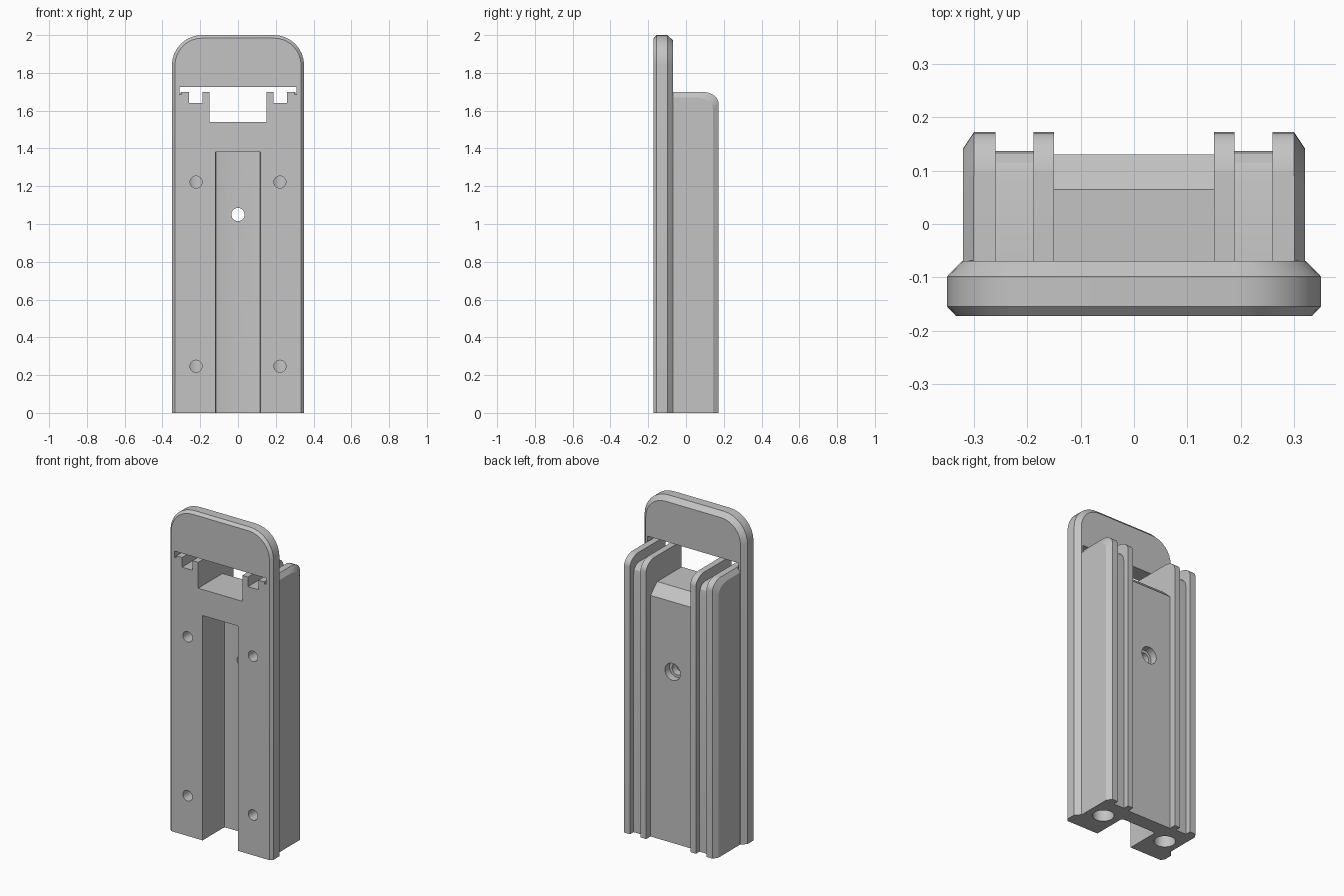
import bpy, bmesh, math
from math import sin, cos, pi

if "Cube" in bpy.data.objects:
    bpy.data.objects.remove(bpy.data.objects["Cube"])

grey = bpy.data.materials.new("plain grey")
grey.use_nodes = True
grey.diffuse_color = (0.55, 0.55, 0.55, 1)
grey.node_tree.nodes["Principled BSDF"].inputs["Base Color"].default_value = (0.55, 0.55, 0.55, 1)


def loft(name, sections):
    """Closed solid through matching rings of points."""
    bm = bmesh.new()
    rings = [[bm.verts.new(p) for p in s] for s in sections]
    for a, b in zip(rings, rings[1:]):
        for i in range(len(a)):
            j = (i + 1) % len(a)
            bm.faces.new((a[i], a[j], b[j], b[i]))
    bm.faces.new(rings[0])
    bm.faces.new(rings[-1])
    bmesh.ops.recalc_face_normals(bm, faces=bm.faces)
    mesh = bpy.data.meshes.new(name)
    bm.to_mesh(mesh)
    bm.free()
    mesh.materials.append(grey)
    obj = bpy.data.objects.new(name, mesh)
    bpy.context.collection.objects.link(obj)
    return obj


def prism_x(name, profile, x0, x1):
    return loft(name, [[(x, y, z) for y, z in profile] for x in (x0, x1)])


def box(name, x0, x1, y0, y1, z0, z1):
    return prism_x(name, [(y0, z0), (y1, z0), (y1, z1), (y0, z1)], x0, x1)


def drill(name, x, z, r, y0, y1):
    ring = [(x + r * cos(k * pi / 16), z + r * sin(k * pi / 16)) for k in range(32)]
    return loft(name, [[(px, y, pz) for px, pz in ring] for y in (y0, y1)])


def combine(target, tool, operation):
    mod = target.modifiers.new(tool.name, 'BOOLEAN')
    mod.operation, mod.object, mod.solver = operation, tool, 'EXACT'
    bpy.context.view_layer.objects.active = target
    bpy.ops.object.modifier_apply(modifier=mod.name)
    bpy.data.objects.remove(tool)


# Face plate: arched outline with chamfered front and back edges
def arch(y, inset):
    w, top, r = 0.35 - inset, 2.0 - inset, 0.16 - inset
    right = [(w - r + r * cos(k * pi / 16), top - r + r * sin(k * pi / 16)) for k in range(9)]
    pts = [(w, 0)] + right
    pts += [(-x, z) for x, z in reversed(pts)]
    return [(x, y, z) for x, z in pts]


holder = loft("wall_holder", [arch(-0.172, 0.016), arch(-0.155, 0), arch(-0.098, 0), arch(-0.069, 0.028)])


# Rear body: rounded top edge, chamfered on both sides
def body_profile(back, top, ry=0.09, rz=0.06):
    curve = [(back - ry + ry * sin(k * pi / 16), top - rz + rz * cos(k * pi / 16)) for k in range(9)]
    return [(-0.11, 0), (-0.11, top)] + curve + [(back, 0)]


outer, full = body_profile(0.142, 1.67), body_profile(0.172, 1.70)
body = loft("body", [[(x, y, z) for y, z in p] for x, p in
                     ((-0.32, outer), (-0.30, full), (0.30, full), (0.32, outer))])
combine(holder, body, 'UNION')


# Recesses between the rails: everything outside the floor path is removed
def recess(x0, x1, floor):
    far = [(0.4, -0.1), (0.4, 1.724), (-0.4, 1.724)]
    combine(holder, prism_x("recess", floor + far, x0, x1), 'DIFFERENCE')


middle = [(-0.4, 1.54), (0.065, 1.54), (0.13, 1.48), (0.13, -0.1)]
groove = [(-0.4, 1.64), (0.085, 1.64), (0.115, 1.63), (0.131, 1.61), (0.137, 1.58), (0.137, -0.1)]
recess(-0.15, 0.15, middle)
for s in (-1, 1):
    recess(min(s * 0.188, s * 0.26), max(s * 0.188, s * 0.26), groove)

# Slot above the body and its end notches
combine(holder, box("slot", -0.309, 0.309, -0.3, 0.3, 1.699, 1.725), 'DIFFERENCE')
for x in (-0.3045, 0.3045):
    combine(holder, box("notch", x - 0.005, x + 0.005, -0.3, -0.068, 1.686, 1.7245), 'DIFFERENCE')

# Front channel with softened inner corners
channel = [(-0.12, -0.3), (0.12, -0.3), (0.12, 0.025), (0.116, 0.036), (0.105, 0.04),
           (-0.105, 0.04), (-0.116, 0.036), (-0.12, 0.025)]
combine(holder, loft("channel", [[(x, y, z) for x, y in channel] for z in (-0.1, 1.38)]), 'DIFFERENCE')

# Centre screw hole and its counterbore
combine(holder, drill("screw_hole", 0, 1.05, 0.035, -0.05, 0.3), 'DIFFERENCE')
combine(holder, drill("counterbore", 0, 1.05, 0.052, 0.085, 0.3), 'DIFFERENCE')

# Vertical bores from below and the pin holes that meet them
for x in (-0.222, 0.222):
    ring = [(x + 0.06 * cos(k * pi / 16), 0.06 * sin(k * pi / 16)) for k in range(32)]
    bore = loft("bore", [[(px, py, z) for px, py in ring] for z in (-0.1, 1.38)])
    combine(holder, bore, 'DIFFERENCE')
    for z in (0.247, 1.222):
        combine(holder, drill("pin_hole", x, z, 0.032, -0.3, 0.01), 'DIFFERENCE')

bpy.ops.object.select_all(action='DESELECT')
holder.select_set(True)
bpy.context.view_layer.objects.active = holder
bpy.ops.object.shade_smooth_by_angle(angle=math.radians(25))
